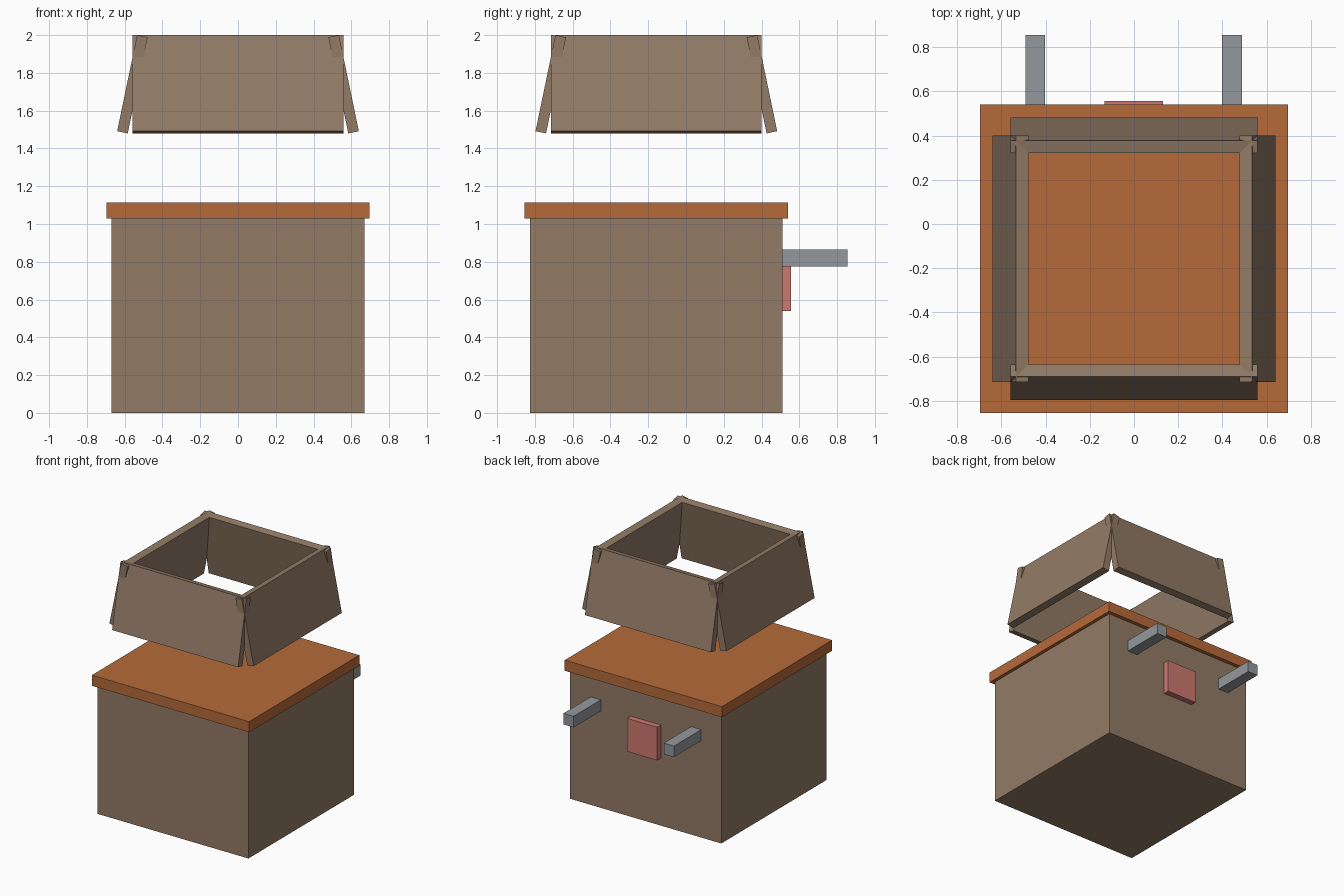
import bpy, math
from mathutils import Matrix, Vector

if "Cube" in bpy.data.objects:
    bpy.data.objects.remove(bpy.data.objects["Cube"])


def material(name, rgb):
    m = bpy.data.materials.new(name)
    lin = [((c / 255 + 0.055) / 1.055) ** 2.4 for c in rgb]
    m.diffuse_color = (*lin, 1)
    m.use_nodes = True
    m.node_tree.nodes["Principled BSDF"].inputs["Base Color"].default_value = m.diffuse_color
    return m


BROWN = material("brown", (146, 123, 102))
ORANGE = material("burnt orange", (182, 106, 58))
GREY = material("steel grey", (148, 153, 158))
RED = material("soft red", (205, 121, 112))


def box(name, size, matrix, mat):
    bpy.ops.mesh.primitive_cube_add(size=1)
    ob = bpy.context.object
    ob.name = name
    ob.data.transform(matrix @ Matrix.Diagonal((*size, 1)))
    ob.data.materials.append(mat)
    return ob


def span_box(name, lo, hi, mat):
    lo, hi = Vector(lo), Vector(hi)
    return box(name, hi - lo, Matrix.Translation((lo + hi) / 2), mat)


# Main block and overhanging lid slab
span_box("body", (-0.67, -0.825, 0), (0.67, 0.51, 1.03), BROWN)
span_box("lid", (-0.697, -0.855, 1.03), (0.697, 0.54, 1.115), ORANGE)

# Two bars and a square plate on the back
for side, x in (("left", -0.447), ("right", 0.443)):
    span_box("back_bar_" + side, (x - 0.045, 0.51, 0.776), (x + 0.045, 0.855, 0.865), GREY)
span_box("back_plate", (-0.134, 0.51, 0.54), (0.132, 0.557, 0.806), RED)

# Floating hood: four inward-leaning panels that cross at the corners
for i, side in enumerate(("right", "back", "left", "front")):
    place = (Matrix.Translation((0, -0.157, 1.74))
             @ Matrix.Rotation(i * math.pi / 2, 4, 'Z')
             @ Matrix.Translation((0.559, 0, 0))
             @ Matrix.Rotation(math.radians(-11.7), 4, 'Y'))
    box("hood_panel_" + side, (0.057, 1.116, 0.52), place, BROWN)
